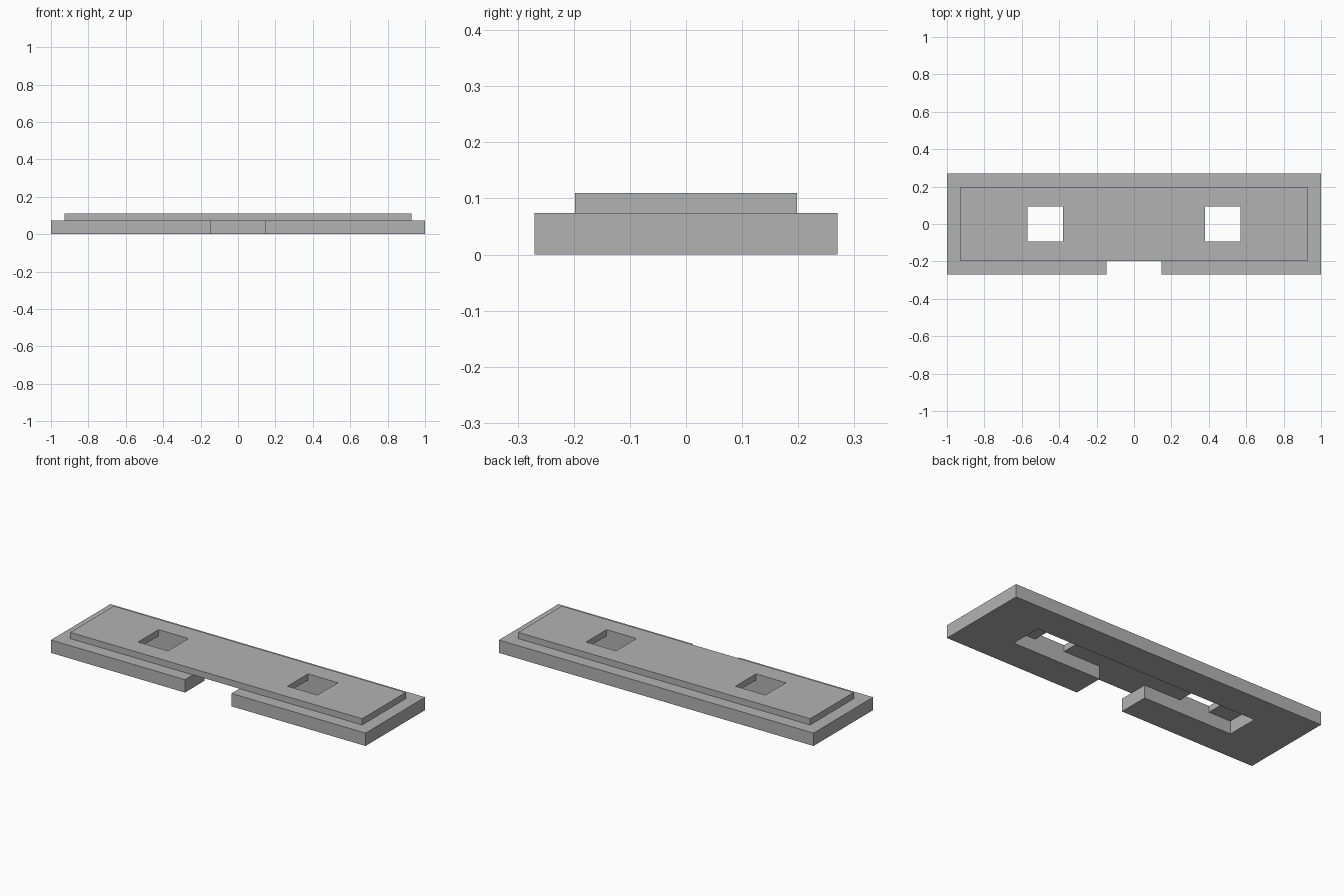
import bpy
import bmesh

cube = bpy.data.objects.get("Cube")
if cube:
    bpy.data.objects.remove(cube, do_unlink=True)

# Single plain grey
GREY = (0.45, 0.45, 0.45, 1.0)
grey = bpy.data.materials.new("plain_grey")
grey.use_nodes = True
grey.diffuse_color = GREY
grey.node_tree.nodes["Principled BSDF"].inputs["Base Color"].default_value = GREY

LENGTH, DEPTH = 1.0, 0.27           # half sizes of the base
TOP_LENGTH, TOP_DEPTH = 0.928, 0.198
BASE_TOP, TOP = 0.074, 0.11
SLOT_X, SLOT_Y = 0.71, 0.093        # long slot under the top plate
NOTCH_X = 0.148                     # front opening into the slot
HOLE_IN, HOLE_OUT = 0.38, 0.57      # square window holes


def plate(name, half_xs, half_ys, z0, z1, is_open):
    """Flat slab on a mirrored grid, leaving out the cells that are open."""
    xs = sorted([-x for x in half_xs] + half_xs)
    ys = sorted([-y for y in half_ys] + half_ys)
    bm = bmesh.new()
    for x0, x1 in zip(xs, xs[1:]):
        for y0, y1 in zip(ys, ys[1:]):
            if not is_open((x0 + x1) / 2, (y0 + y1) / 2):
                corners = ((x0, y0), (x1, y0), (x1, y1), (x0, y1))
                bm.faces.new([bm.verts.new((x, y, z0)) for x, y in corners])
    bmesh.ops.remove_doubles(bm, verts=bm.verts[:], dist=0.0001)
    ext = bmesh.ops.extrude_face_region(bm, geom=bm.faces[:], use_keep_orig=True)
    upper = [g for g in ext["geom"] if isinstance(g, bmesh.types.BMVert)]
    bmesh.ops.translate(bm, verts=upper, vec=(0, 0, z1 - z0))
    bmesh.ops.recalc_face_normals(bm, faces=bm.faces[:])
    mesh = bpy.data.meshes.new(name)
    bm.to_mesh(mesh)
    bm.free()
    mesh.materials.append(grey)
    obj = bpy.data.objects.new(name, mesh)
    bpy.context.collection.objects.link(obj)
    return obj


# Base with a long slot that opens through a notch at the front
plate("base_plate", [NOTCH_X, SLOT_X, LENGTH], [SLOT_Y, DEPTH], 0, BASE_TOP,
      lambda x, y: (abs(x) < SLOT_X and abs(y) < SLOT_Y)
      or (abs(x) < NOTCH_X and y < 0))

# Raised top with two square holes
plate("top_plate", [HOLE_IN, HOLE_OUT, TOP_LENGTH], [SLOT_Y, TOP_DEPTH], BASE_TOP, TOP,
      lambda x, y: HOLE_IN < abs(x) < HOLE_OUT and abs(y) < SLOT_Y)
